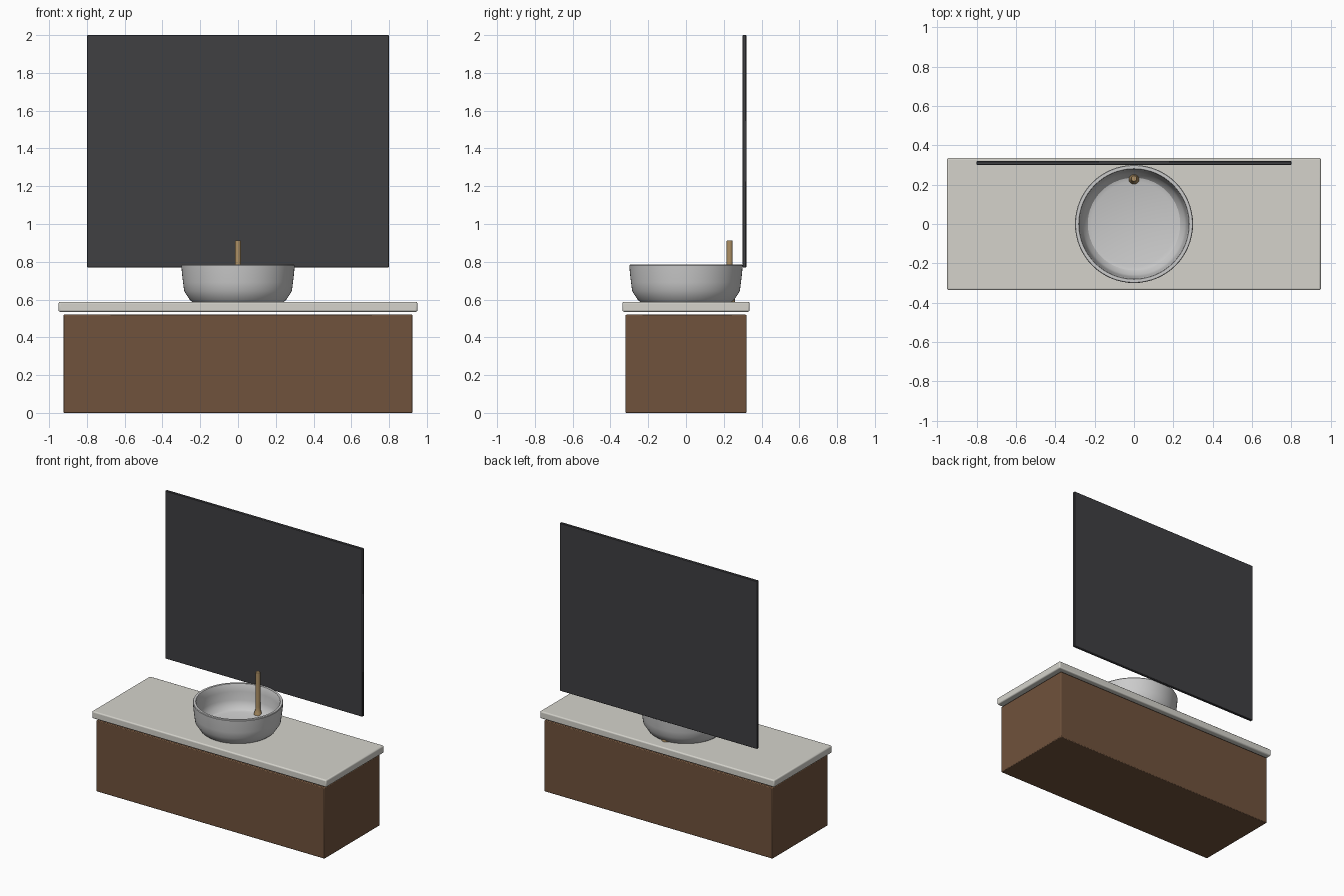
import bpy, math

if "Cube" in bpy.data.objects:
    bpy.data.objects.remove(bpy.data.objects["Cube"])


def paint(obj, name, rgb):
    mat = bpy.data.materials.new(name)
    mat.diffuse_color = (*rgb, 1)
    mat.use_nodes = True
    mat.node_tree.nodes["Principled BSDF"].inputs["Base Color"].default_value = mat.diffuse_color
    obj.data.materials.append(mat)


def box(name, lo, hi, bevel, segments, rgb):
    centre = [(a + b) / 2 for a, b in zip(lo, hi)]
    bpy.ops.mesh.primitive_cube_add(size=1, location=centre)
    obj = bpy.context.object
    obj.name = name
    obj.scale = [b - a for a, b in zip(lo, hi)]
    bpy.ops.object.transform_apply(location=False, rotation=False, scale=True)
    mod = obj.modifiers.new("soft_edges", 'BEVEL')
    mod.width = bevel
    mod.segments = segments
    bpy.ops.object.shade_smooth_by_angle(angle=math.radians(35))
    paint(obj, name + "_finish", rgb)
    return obj


def lathe(name, profile, y, sides, angle):
    """Revolve (radius, z) points, ordered outside bottom to inside."""
    verts, faces = [], []
    for r, z in profile:
        for i in range(sides):
            a = 2 * math.pi * i / sides
            verts.append((r * math.cos(a), r * math.sin(a), z))
    for k in range(len(profile) - 1):
        for i in range(sides):
            j = (i + 1) % sides
            faces.append((k * sides + i, k * sides + j,
                          (k + 1) * sides + j, (k + 1) * sides + i))
    last = (len(profile) - 1) * sides
    faces.append(tuple(reversed(range(sides))))
    faces.append(tuple(range(last, last + sides)))
    mesh = bpy.data.meshes.new(name)
    mesh.from_pydata(verts, [], faces)
    obj = bpy.data.objects.new(name, mesh)
    obj.location.y = y
    bpy.context.collection.objects.link(obj)
    bpy.ops.object.select_all(action='DESELECT')
    obj.select_set(True)
    bpy.context.view_layer.objects.active = obj
    bpy.ops.object.shade_smooth_by_angle(angle=math.radians(angle))
    return obj


# Wooden cabinet, with a shadow gap below the counter
box("cabinet", (-0.925, -0.32, 0), (0.925, 0.32, 0.52), 0.005, 2, (0.16, 0.085, 0.045))

# Stone counter
box("countertop", (-0.95, -0.336, 0.535), (0.95, 0.336, 0.588), 0.009, 3, (0.66, 0.65, 0.6))

# Wall mirror
box("mirror", (-0.8, 0.299, 0.77), (0.8, 0.319, 2.0), 0.003, 1, (0.05, 0.05, 0.055))

# Vessel basin: outer wall, rim, then inner wall and floor
lathe("basin", [(0.243, 0.588), (0.255, 0.598), (0.285, 0.645), (0.291, 0.69),
                (0.297, 0.74), (0.3, 0.78), (0.297, 0.785), (0.281, 0.785),
                (0.278, 0.78), (0.274, 0.73), (0.267, 0.67), (0.258, 0.635),
                (0.235, 0.61), (0.215, 0.604)], 0, 64, 30)

# Brass tap with a flared foot
tap = lathe("tap", [(0.029, 0.588), (0.029, 0.602), (0.023, 0.618), (0.017, 0.64),
                    (0.016, 0.66), (0.016, 0.909), (0.014, 0.912)], 0.231, 24, 30)
paint(tap, "brass", (0.42, 0.28, 0.13))
